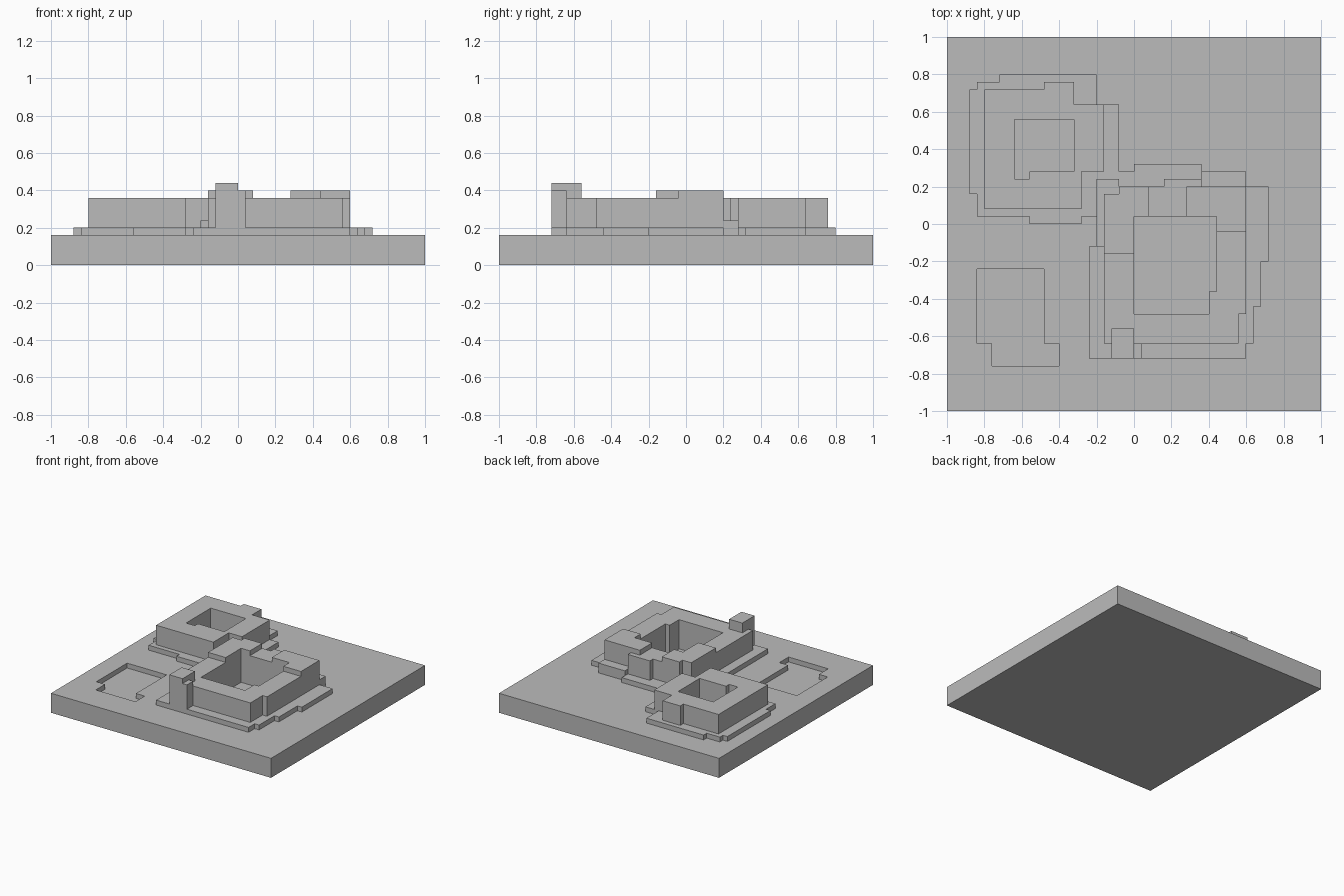
import bpy
import bmesh

UNIT = 0.04  # one terrace step

if "Cube" in bpy.data.objects:
    bpy.data.objects.remove(bpy.data.objects["Cube"], do_unlink=True)

stone = bpy.data.materials.new("stone grey")
stone.use_nodes = True
grey = (0.5, 0.5, 0.5, 1)
stone.diffuse_color = grey
stone.node_tree.nodes["Principled BSDF"].inputs["Base Color"].default_value = grey


def prism(name, edges, bottom, top):
    """Extrude a right-angled outline; each edge is (x, y at which it ends)."""
    bm = bmesh.new()
    verts = []
    for i, (x, y) in enumerate(edges):
        for corner_y in (edges[i - 1][1], y):
            verts.append(bm.verts.new((x * UNIT, corner_y * UNIT, bottom * UNIT)))
    face = bm.faces.new(verts)
    grown = bmesh.ops.extrude_face_region(bm, geom=[face])
    moved = [v for v in grown["geom"] if isinstance(v, bmesh.types.BMVert)]
    bmesh.ops.translate(bm, verts=moved, vec=(0, 0, (top - bottom) * UNIT))
    bmesh.ops.recalc_face_normals(bm, faces=bm.faces)
    mesh = bpy.data.meshes.new(name)
    bm.to_mesh(mesh)
    bm.free()
    mesh.materials.append(stone)
    obj = bpy.data.objects.new(name, mesh)
    bpy.context.collection.objects.link(obj)
    return obj


def cutter(name, edges):
    obj = prism(name, edges, 3, 12)
    obj.hide_render = True
    obj.display_type = 'WIRE'
    obj.hide_set(True)
    return obj


def cut(obj, *tools):
    for tool in tools:
        mod = obj.modifiers.new(tool.name, 'BOOLEAN')
        mod.operation = 'DIFFERENCE'
        mod.solver = 'EXACT'
        mod.object = tool


# Openings: two courtyards and a shallow basin
large_pit = cutter("large_court_cutter", [(0, 1), (11, -9), (10, -12)])
small_pit = cutter("small_court_cutter", [(-16, 14), (-8, 7), (-14, 6)])
basin = cutter("basin_cutter", [(-21, -6), (-12, -16), (-10, -19), (-19, -16)])

# Ground slab
ground = prism("ground_slab", [(-25, 25), (25, -25)], 0, 4)
cut(ground, large_pit, small_pit, basin)

# Low terrace joining both buildings
terrace = prism("terrace", [
    (-22, 18), (-21, 19), (-18, 20), (-5, 16), (-2, 7), (0, 8), (9, 7),
    (15, 5), (18, -5), (17, -11), (16, -16), (15, -18), (-6, -3), (-5, 1),
    (-7, 0), (-14, 1), (-21, 4)], 4, 5)
cut(terrace, large_pit, small_pit)

# Steps on the terrace
prism("link_step", [(-5, 6), (-2, 4), (-4, -3)], 5, 6)
prism("back_step", [(9, 7), (15, 5)], 5, 6)

# Building walls around the courtyards
small_walls = prism("small_building_walls", [
    (-20, 18), (-12, 19), (-8, 16), (-4, 7), (-7, 2)], 5, 9)
cut(small_walls, small_pit)
large_walls = prism("large_building_walls", [
    (-4, 4), (-2, 5), (4, 6), (9, 5), (15, -12), (14, -16)], 5, 9)
cut(large_walls, large_pit)

# Raised roofs at the back corners of the large building
prism("raised_roof_right", [(-4, 4), (-2, 5), (2, 1), (0, -4)], 9, 10)
prism("raised_roof_left", [(7, 5), (15, -1), (11, 1)], 9, 10)

# Front pillar and its cap
prism("front_pillar", [(-3, -16), (1, -18)], 5, 10)
prism("pillar_cap", [(-3, -14), (0, -18)], 9, 11)
